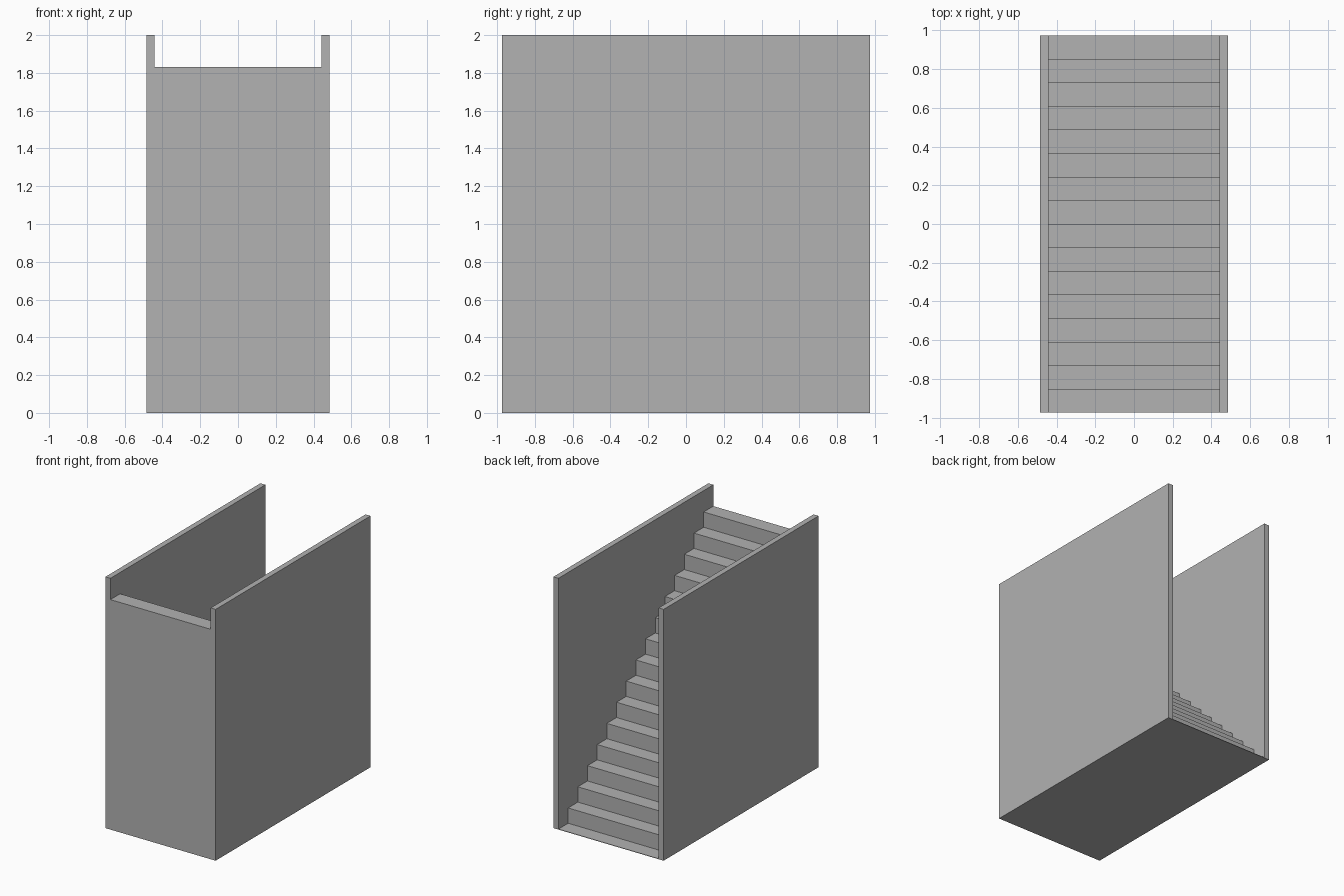
import bpy, bmesh

if "Cube" in bpy.data.objects:
    bpy.data.objects.remove(bpy.data.objects["Cube"])

STEPS = 16
HALF_LEN = 0.974      # half the run along y
INNER, OUTER = 0.441, 0.485
TOP_STEP, BASE = 1.83, 0.004
RUN = 2 * HALF_LEN / STEPS
RISE = (TOP_STEP - BASE) / (STEPS - 1)

grey = bpy.data.materials.new("plain grey")
grey.diffuse_color = (0.445, 0.445, 0.445, 1)
grey.use_nodes = True
grey.node_tree.nodes["Principled BSDF"].inputs["Base Color"].default_value = grey.diffuse_color


def extrude_profile(name, points, x0, x1):
    """Solid made by extruding a (y, z) outline from x0 to x1."""
    bm = bmesh.new()
    face = bm.faces.new([bm.verts.new((x0, y, z)) for y, z in points])
    ext = bmesh.ops.extrude_face_region(bm, geom=[face])
    moved = [g for g in ext["geom"] if isinstance(g, bmesh.types.BMVert)]
    bmesh.ops.translate(bm, verts=moved, vec=(x1 - x0, 0, 0))
    bmesh.ops.recalc_face_normals(bm, faces=bm.faces)
    mesh = bpy.data.meshes.new(name)
    bm.to_mesh(mesh)
    bm.free()
    mesh.materials.append(grey)
    obj = bpy.data.objects.new(name, mesh)
    bpy.context.collection.objects.link(obj)
    return obj


# Solid flight of steps, climbing from the back to the front
outline = [(-HALF_LEN, 0), (HALF_LEN, 0)]
for i in range(STEPS):
    z = BASE + i * RISE
    outline += [(HALF_LEN - i * RUN, z), (HALF_LEN - (i + 1) * RUN, z)]
extrude_profile("stair_flight", outline, -INNER, INNER)

# Full-height side walls
wall = [(-HALF_LEN, 0), (HALF_LEN, 0), (HALF_LEN, 2), (-HALF_LEN, 2)]
for side, label in ((-1, "left_wall"), (1, "right_wall")):
    extrude_profile(label, wall, side * INNER, side * OUTER)
